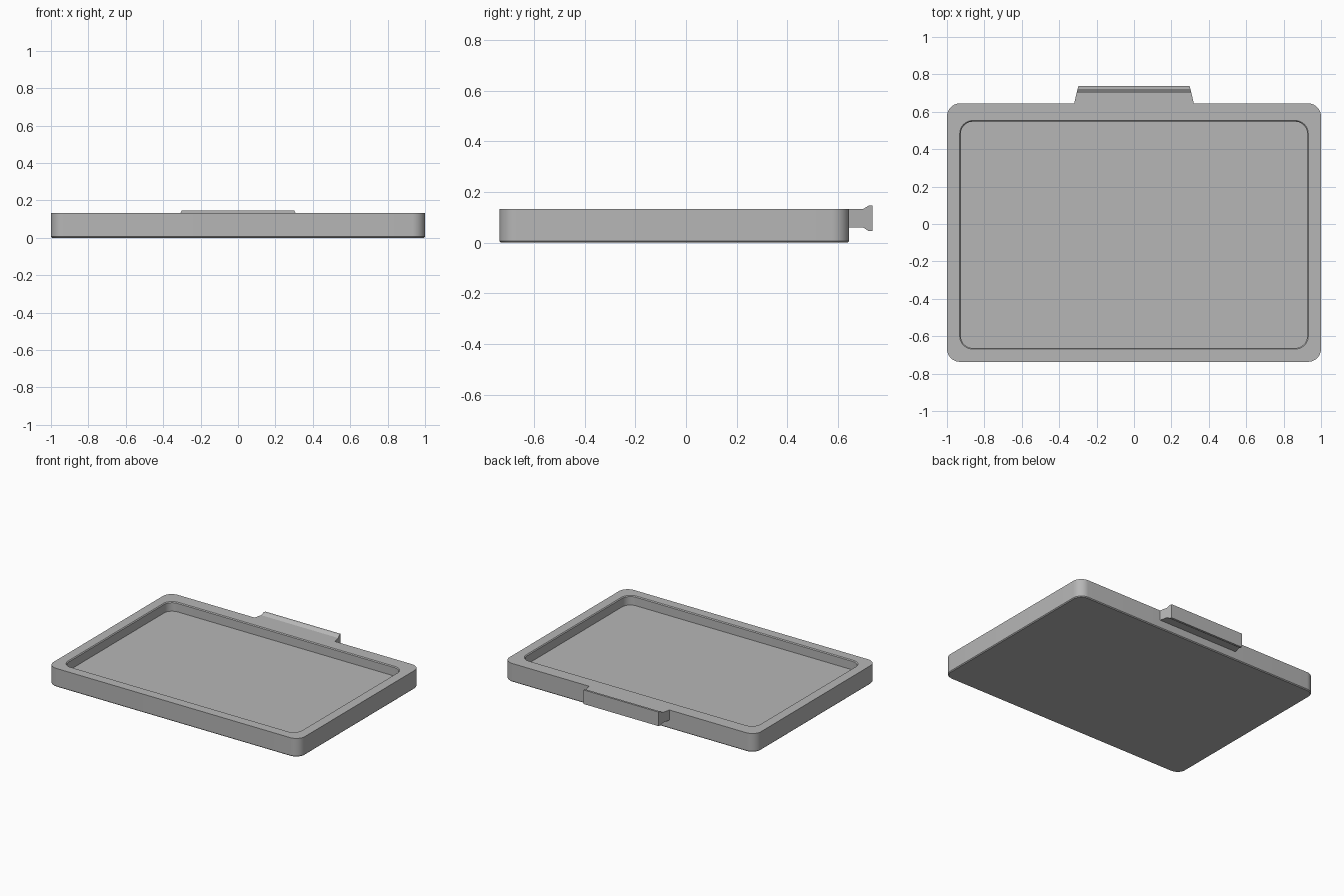
import bpy
import bmesh
from math import radians, cos, sin

old = bpy.data.objects.get("Cube")
if old:
    bpy.data.objects.remove(old, do_unlink=True)

grey = bpy.data.materials.new("plain grey")
grey.use_nodes = True
colour = (0.47, 0.47, 0.47, 1)
grey.diffuse_color = colour
grey.node_tree.nodes["Principled BSDF"].inputs["Base Color"].default_value = colour


def finish(bm, name):
    """Turn a bmesh into a named, shaded object."""
    bmesh.ops.recalc_face_normals(bm, faces=bm.faces)
    mesh = bpy.data.meshes.new(name)
    bm.to_mesh(mesh)
    bm.free()
    mesh.materials.append(grey)
    obj = bpy.data.objects.new(name, mesh)
    bpy.context.collection.objects.link(obj)
    bpy.ops.object.select_all(action='DESELECT')
    obj.select_set(True)
    bpy.context.view_layer.objects.active = obj
    bpy.ops.object.shade_smooth_by_angle(angle=radians(30))
    return obj


def rounded_ring(bm, half_x, front, back, radius, z, steps=10):
    """Closed ring of vertices around a rounded rectangle."""
    corners = [(half_x - radius, back - radius), (radius - half_x, back - radius),
               (radius - half_x, front + radius), (half_x - radius, front + radius)]
    ring = []
    for i, (cx, cy) in enumerate(corners):
        for s in range(steps + 1):
            a = radians(90 * (i + s / steps))
            ring.append(bm.verts.new((cx + radius * cos(a), cy + radius * sin(a), z)))
    return ring


def loft(bm, rings):
    """Skin neighbouring rings and cap both ends."""
    for lower, upper in zip(rings, rings[1:]):
        n = len(lower)
        for i in range(n):
            j = (i + 1) % n
            bm.faces.new((lower[i], lower[j], upper[j], upper[i]))
    bm.faces.new(rings[0])
    bm.faces.new(rings[-1])


# Tray: chamfered underside, outer wall, flat rim, eased lip, recessed floor
HEIGHT, FLOOR, EASE = 0.133, 0.066, 0.006
outer = (1.0, -0.737, 0.645, 0.07)
inner = (0.932, -0.669, 0.553, 0.07)


def inset(rect, d):
    return rect[0] - d, rect[1] + d, rect[2] - d, rect[3] - d


bm = bmesh.new()
layers = [(inset(outer, EASE), 0), (outer, EASE), (outer, HEIGHT),
          (inner, HEIGHT), (inset(inner, EASE), HEIGHT - EASE),
          (inset(inner, EASE), FLOOR)]
loft(bm, [rounded_ring(bm, *rect, z) for rect, z in layers])
finish(bm, "tray")

# Pull tab at the back: side profile with a flared lip, narrowing outwards
profile = [(0.645, 0.06), (0.645, HEIGHT), (0.70, HEIGHT), (0.722, 0.147),
           (0.737, 0.147), (0.737, 0.046), (0.722, 0.046), (0.70, 0.06)]


def half_width(y):
    return 0.32 - 0.24 * (y - 0.645)


bm = bmesh.new()
loft(bm, [[bm.verts.new((side * half_width(y), y, z)) for y, z in profile]
          for side in (-1, 1)])
finish(bm, "pull_tab")
